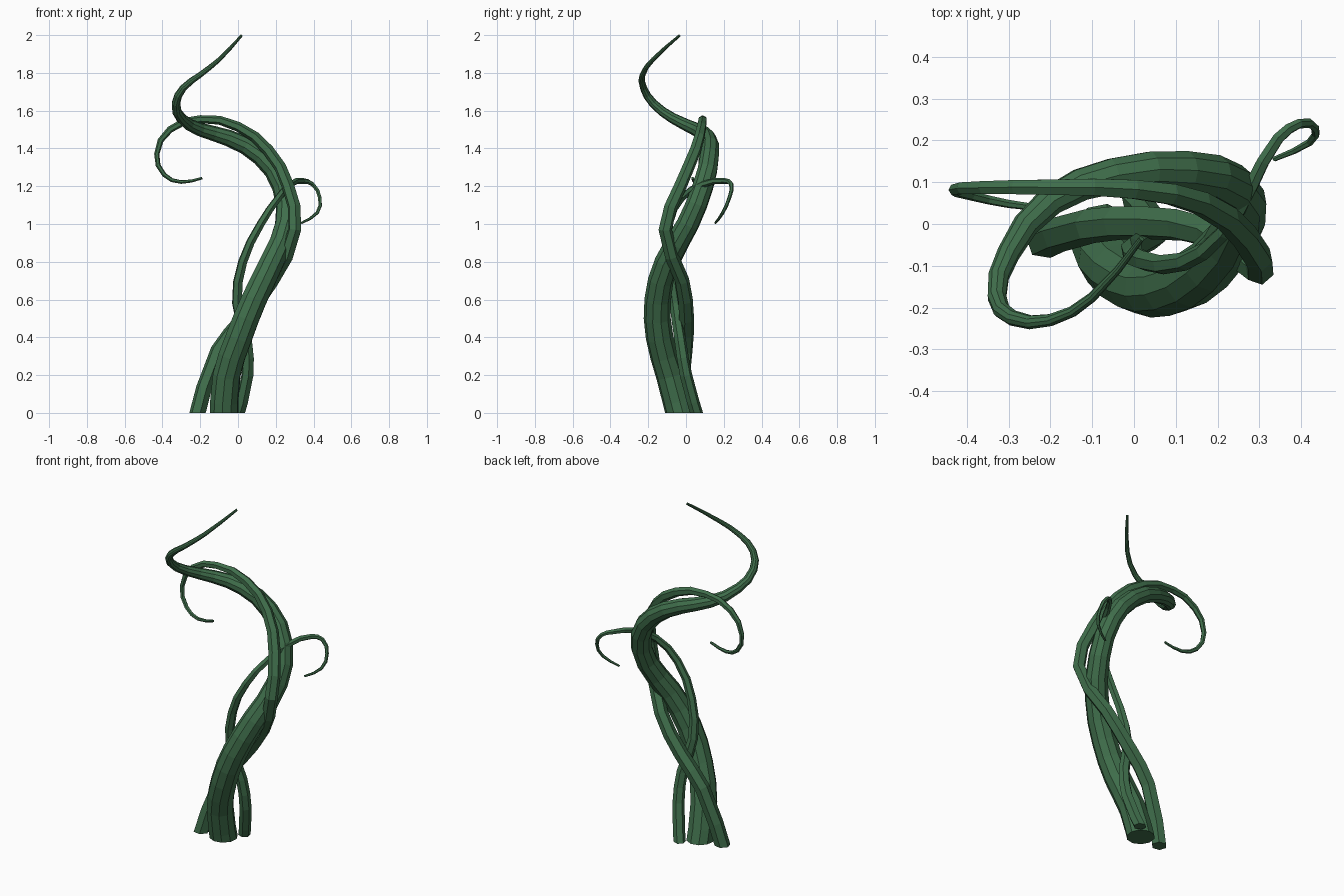
import bpy, bmesh

green = bpy.data.materials.new("vine_green")
green.diffuse_color = (0.05, 0.155, 0.07, 1)


def vine(name, points, bevel_res, steps):
    """Tapered tube through (x, y, z, radius) points, cut flat at the ground."""
    cu = bpy.data.curves.new(name + "_path", 'CURVE')
    cu.dimensions = '3D'
    cu.bevel_depth = 1.0
    cu.bevel_resolution = bevel_res
    cu.resolution_u = steps
    cu.use_fill_caps = True
    sp = cu.splines.new('BEZIER')
    sp.bezier_points.add(len(points) - 1)
    for bp, (x, y, z, r) in zip(sp.bezier_points, points):
        bp.co = (x, y, z)
        bp.radius = r
        bp.handle_left_type = bp.handle_right_type = 'AUTO'
    tmp = bpy.data.objects.new(name + "_path", cu)
    bpy.context.collection.objects.link(tmp)
    bpy.context.view_layer.update()
    dg = bpy.context.evaluated_depsgraph_get()
    me = bpy.data.meshes.new_from_object(tmp.evaluated_get(dg), depsgraph=dg)
    bpy.data.objects.remove(tmp)

    # trim below z = 0 and close the cut
    bm = bmesh.new()
    bm.from_mesh(me)
    bmesh.ops.remove_doubles(bm, verts=bm.verts, dist=1e-5)
    res = bmesh.ops.bisect_plane(bm, geom=bm.verts[:] + bm.edges[:] + bm.faces[:],
                                 plane_co=(0, 0, 0), plane_no=(0, 0, -1), clear_outer=True)
    bmesh.ops.holes_fill(bm, edges=[e for e in res["geom_cut"] if isinstance(e, bmesh.types.BMEdge)])
    bmesh.ops.recalc_face_normals(bm, faces=bm.faces)
    for f in bm.faces:
        f.smooth = False
        f.material_index = 0
    bm.to_mesh(me)
    bm.free()
    me.materials.clear()
    me.materials.append(green)
    ob = bpy.data.objects.new(name, me)
    bpy.context.collection.objects.link(ob)


# thick main stem with a whip-like tip
vine("main_vine", [
    (-0.075, -0.01, -0.08, 0.078), (-0.06, -0.085, 0.2, 0.075),
    (0.005, -0.14, 0.4, 0.073), (0.085, -0.15, 0.6, 0.07),
    (0.18, -0.10, 0.8, 0.066), (0.255, 0.01, 1.0, 0.06),
    (0.235, 0.09, 1.2, 0.056), (0.12, 0.125, 1.36, 0.051),
    (-0.05, 0.115, 1.455, 0.044), (-0.2, 0.055, 1.5, 0.036),
    (-0.3, -0.07, 1.56, 0.028), (-0.328, -0.175, 1.64, 0.023),
    (-0.29, -0.225, 1.72, 0.019), (-0.2, -0.23, 1.79, 0.015),
    (-0.1, -0.175, 1.87, 0.012), (0.018, -0.035, 1.997, 0.007)], 3, 2)

# second strand, twisting behind the stem and curling to the left
vine("left_curl_vine", [
    (-0.235, -0.05, -0.08, 0.043), (-0.105, -0.005, 0.33, 0.042),
    (0.03, 0.003, 0.5, 0.041), (0.18, -0.02, 0.7, 0.038),
    (0.30, -0.11, 0.97, 0.036), (0.265, -0.03, 1.2, 0.034),
    (0.16, 0.05, 1.39, 0.031), (0.0, 0.083, 1.515, 0.026),
    (-0.2, 0.088, 1.555, 0.021), (-0.36, 0.087, 1.5, 0.018),
    (-0.43, 0.082, 1.37, 0.014), (-0.39, 0.068, 1.26, 0.012),
    (-0.30, 0.048, 1.222, 0.01), (-0.19, 0.035, 1.243, 0.007)], 1, 2)

# thin strand, crossing the stem and curling to the right
vine("right_curl_vine", [
    (-0.02, 0.08, -0.08, 0.034), (0.05, 0.0, 0.2, 0.033),
    (0.045, -0.03, 0.38, 0.031), (-0.005, -0.06, 0.58, 0.028),
    (0.025, -0.088, 0.8, 0.025), (0.12, -0.09, 1.0, 0.022),
    (0.215, -0.02, 1.14, 0.02), (0.28, 0.09, 1.21, 0.018),
    (0.345, 0.205, 1.228, 0.015), (0.395, 0.24, 1.21, 0.012),
    (0.433, 0.23, 1.14, 0.01), (0.42, 0.195, 1.06, 0.009),
    (0.335, 0.155, 1.005, 0.006)], 1, 2)
